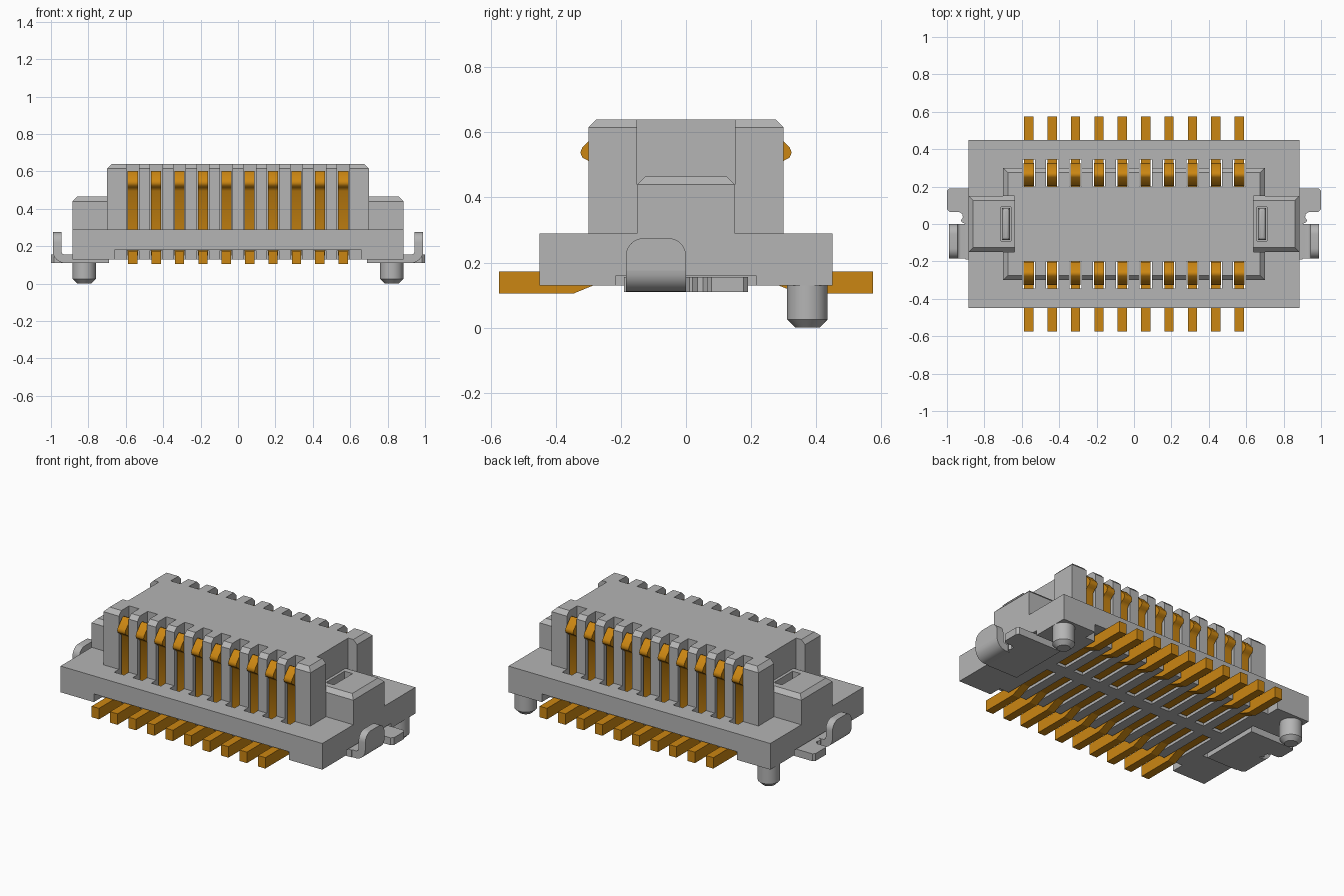
import bpy, bmesh, math

cube = bpy.data.objects.get("Cube")
if cube:
    bpy.data.objects.remove(cube, do_unlink=True)


def material(name, rgb):
    m = bpy.data.materials.new(name)
    m.use_nodes = True
    m.diffuse_color = (*rgb, 1)
    m.node_tree.nodes["Principled BSDF"].inputs["Base Color"].default_value = (*rgb, 1)
    return m


GREY = material("housing grey", (0.46, 0.46, 0.46))
GOLD = material("contact gold", (0.6, 0.24, 0.006))


def add_object(name, bm, mat):
    bmesh.ops.recalc_face_normals(bm, faces=bm.faces[:])
    me = bpy.data.meshes.new(name)
    bm.to_mesh(me)
    bm.free()
    me.materials.append(mat)
    ob = bpy.data.objects.new(name, me)
    bpy.context.collection.objects.link(ob)
    return ob


def select_only(ob):
    bpy.ops.object.select_all(action='DESELECT')
    ob.select_set(True)
    bpy.context.view_layer.objects.active = ob


def smooth(ob, degrees=35):
    select_only(ob)
    bpy.ops.object.shade_smooth_by_angle(angle=math.radians(degrees))


def add_prism(bm, pts, axis, lo, hi):
    """Extrude a 2D outline along an axis (remaining axes stay in x, y, z order)."""
    def place(p, d):
        co = list(p)
        co.insert("xyz".index(axis), d)
        return co
    a = [bm.verts.new(place(p, lo)) for p in pts]
    b = [bm.verts.new(place(p, hi)) for p in pts]
    bm.faces.new(a)
    bm.faces.new(b[::-1])
    n = len(pts)
    for i in range(n):
        j = (i + 1) % n
        bm.faces.new((a[j], a[i], b[i], b[j]))


def prism(name, pts, axis, lo, hi, mat):
    bm = bmesh.new()
    add_prism(bm, pts, axis, lo, hi)
    return add_object(name, bm, mat)


def add_box(bm, x0, x1, y0, y1, z0, z1):
    add_prism(bm, [(x0, y0), (x1, y0), (x1, y1), (x0, y1)], "z", z0, z1)


def box(name, bounds, mat, chamfer=0, segments=1):
    bm = bmesh.new()
    add_box(bm, *bounds)
    if chamfer:
        top = [e for e in bm.edges if all(v.co.z > bounds[5] - 1e-4 for v in e.verts)]
        bmesh.ops.bevel(bm, geom=top, offset=chamfer, segments=segments,
                        profile=0.5, affect='EDGES')
    return add_object(name, bm, mat)


def cut(ob, boxes):
    """Subtract a list of boxes from an object."""
    bm = bmesh.new()
    for b in boxes:
        add_box(bm, *b)
    cutter = add_object("cutter", bm, GREY)
    cutter.hide_render = True
    mod = ob.modifiers.new("cut", 'BOOLEAN')
    mod.operation, mod.solver, mod.object = 'DIFFERENCE', 'EXACT', cutter
    mod.use_self = True
    select_only(ob)
    bpy.ops.object.modifier_apply(modifier=mod.name)
    bpy.data.objects.remove(cutter, do_unlink=True)


def span(s, a, b):
    return tuple(sorted((s * a, s * b)))


PIN_X = [-0.5625 + 0.125 * i for i in range(10)]
SLOT = 0.033
SIDES = (-1, 1)

# Base plate: contact slots, channels below, stepped long edges, clip recesses
base = box("base_plate", (-0.885, 0.885, -0.45, 0.45, 0.13, 0.29), GREY)
cuts = []
for s in SIDES:
    cuts.append((-0.66, 0.66, *span(s, 0.37, 0.5), 0.1, 0.18))
    cuts.append((*span(s, 0.68, 0.95), -0.215, 0.215, 0.1, 0.16))
    for x in PIN_X:
        cuts.append((x - SLOT, x + SLOT, *span(s, 0.2, 0.345), 0.1, 0.32))
        cuts.append((x - SLOT, x + SLOT, *span(s, 0.04, 0.38), 0.09, 0.178))
cut(base, cuts)

# Raised mating block with chamfered rim, contact slots and end notches
block = box("mating_block", (-0.70, 0.70, -0.30, 0.30, 0.29, 0.64), GREY, 0.025)
cuts = []
for s in SIDES:
    cuts.append((*span(s, 0.64, 0.75), -0.15, 0.15, 0.2, 0.7))
    for x in PIN_X:
        cuts.append((x - SLOT, x + SLOT, *span(s, 0.2, 0.4), 0.2, 0.7))
cut(block, cuts)

# Contacts: soldered tail plus a sprung arm with a rounded bump
TAIL = [(0.575, 0.105), (0.575, 0.172), (0.05, 0.172), (0.05, 0.14),
        (0.26, 0.14), (0.345, 0.105)]
ARM = [(0.25, 0.15), (0.285, 0.15), (0.285, 0.495), (0.302, 0.514), (0.318, 0.522),
       (0.325, 0.538), (0.319, 0.553), (0.278, 0.597), (0.265, 0.603), (0.25, 0.597),
       (0.204, 0.535), (0.225, 0.525), (0.255, 0.562), (0.268, 0.56), (0.28, 0.54),
       (0.25, 0.495)]
for s in SIDES:
    row = "back" if s > 0 else "front"
    for i, x in enumerate(PIN_X, 1):
        prism(f"{row}_tail_{i}", [(s * y, z) for y, z in TAIL], "x",
              x - 0.025, x + 0.025, GOLD)
        smooth(prism(f"{row}_spring_arm_{i}", [(s * y, z) for y, z in ARM], "x",
                     x - 0.027, x + 0.027, GOLD), 50)

# Outline of the flat clip foot (x, y)
FOOT = [(0.69, -0.19), (0.90, -0.19), (0.90, 0.0), (0.92, 0.01), (0.925, 0.02),
        (0.915, 0.035), (0.917, 0.052), (0.935, 0.065), (0.985, 0.065), (1.0, 0.078),
        (1.0, 0.177), (0.988, 0.19), (0.69, 0.19)]


def arc(cx, cz, r, a0, a1, n=8):
    return [(cx + r * math.cos(math.radians(a0 + (a1 - a0) * i / n)),
             cz + r * math.sin(math.radians(a0 + (a1 - a0) * i / n)))
            for i in range(n + 1)]


for s in SIDES:
    side = "left" if s > 0 else "right"

    # End boss with a slot holding the top of the clip
    boss = box(f"{side}_end_boss", (*span(s, 0.61, 0.885), -0.15, 0.15, 0.29, 0.465),
               GREY, 0.025)
    cut(boss, [(*span(s, 0.658, 0.712), -0.09, 0.09, 0.36, 0.6),
               (*span(s, 0.5, 0.64), -0.2, 0.2, 0.2, 0.6)])
    smooth(box(f"{side}_clip_top", (*span(s, 0.664, 0.706), -0.086, 0.086, 0.34, 0.43),
               GREY, 0.018, 4))

    # Clip: flat foot, curled bend, rounded upright tab
    prism(f"{side}_clip_foot", [(s * x, y) for x, y in FOOT], "z", 0.11, 0.155, GREY)
    bend = ([(0.89, 0.11)] + arc(0.925, 0.175, 0.065, -90, 0)
            + arc(0.925, 0.175, 0.02, 0, -90) + [(0.89, 0.155)])
    smooth(prism(f"{side}_clip_bend", [(s * x, z) for x, z in bend], "y",
                 -0.185, 0.0, GREY))
    tab = ([(-0.185, 0.175), (0.0, 0.175)] + arc(-0.055, 0.22, 0.055, 0, 90)
           + arc(-0.13, 0.22, 0.055, 90, 180))
    smooth(prism(f"{side}_clip_tab", tab, "x", *span(s, 0.945, 0.99), GREY))

    # Locating peg with a chamfered tip
    bm = bmesh.new()
    bmesh.ops.create_cone(bm, cap_ends=True, segments=32, radius1=0.0625,
                          radius2=0.0625, depth=0.14)
    bmesh.ops.translate(bm, verts=bm.verts[:], vec=(s * 0.822, 0.373, 0.07))
    rim = [e for e in bm.edges if all(v.co.z < 0.001 for v in e.verts)]
    bmesh.ops.bevel(bm, geom=rim, offset=0.025, segments=1, affect='EDGES')
    smooth(add_object(f"{side}_locating_peg", bm, GREY), 30)
